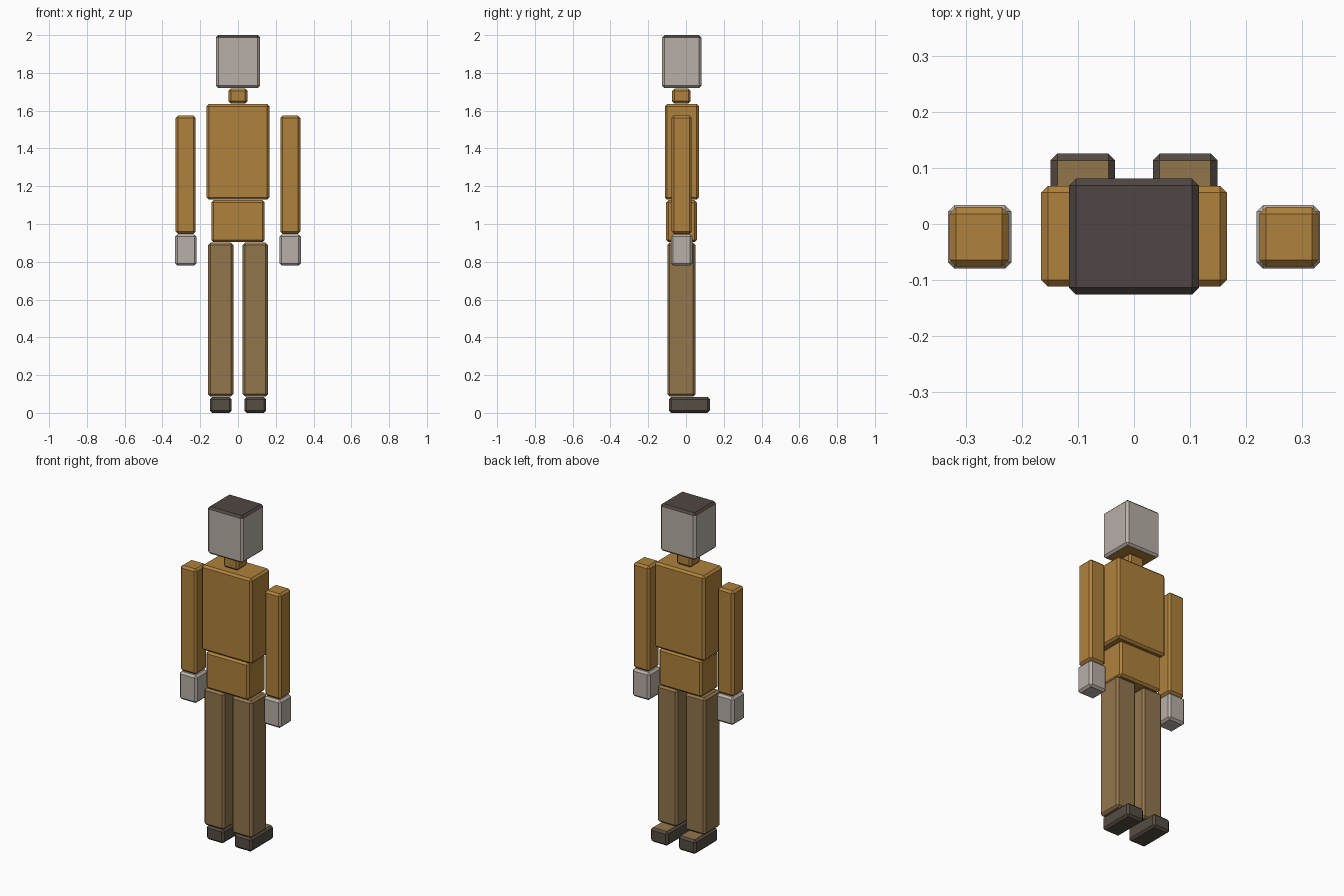
import bpy, bmesh

if "Cube" in bpy.data.objects:
    bpy.data.objects.remove(bpy.data.objects["Cube"])


def material(name, rgb):
    m = bpy.data.materials.new(name)
    m.diffuse_color = (*rgb, 1)
    m.use_nodes = True
    m.node_tree.nodes["Principled BSDF"].inputs["Base Color"].default_value = m.diffuse_color
    return m


SHIRT = material("shirt", (0.43, 0.22, 0.045))
TROUSERS = material("trousers", (0.29, 0.18, 0.073))
SKIN = material("skin", (0.48, 0.43, 0.39))
SHOE = material("shoe", (0.093, 0.075, 0.057))
HAIR = material("hair", (0.078, 0.062, 0.056))


def block(name, x, y, z, mat, caps=(), bevel=0.012):
    """Chamfered box from (min, max) ranges; caps = (test on normal z, material)."""
    bm = bmesh.new()
    bmesh.ops.create_cube(bm, size=1)
    for v in bm.verts:
        v.co = [r[0] + (c + 0.5) * (r[1] - r[0]) for c, r in zip(v.co, (x, y, z))]
    bmesh.ops.bevel(bm, geom=bm.edges[:], offset=bevel, segments=1,
                    affect='EDGES', profile=0.5)
    bm.normal_update()
    for f in bm.faces:
        for i, (test, _) in enumerate(caps, 1):
            if test(f.normal.z):
                f.material_index = i
    me = bpy.data.meshes.new(name)
    bm.to_mesh(me)
    bm.free()
    for m in [mat] + [c[1] for c in caps]:
        me.materials.append(m)
    ob = bpy.data.objects.new(name, me)
    bpy.context.collection.objects.link(ob)
    return ob


def pair(name, x, y, z, mat, caps=()):
    block("right_" + name, x, y, z, mat, caps)
    block("left_" + name, (-x[1], -x[0]), y, z, mat, caps)


# Head with dark hair on top and a shirt-coloured underside
block("head", (-0.116, 0.116), (-0.126, 0.081), (1.72, 2.0), SKIN,
      [(lambda n: n > 0.3, HAIR), (lambda n: n < -0.9, SHIRT)])

# Neck, chest and waist
block("neck", (-0.05, 0.05), (-0.073, 0.025), (1.638, 1.717), SHIRT)
block("chest", (-0.166, 0.166), (-0.112, 0.068), (1.129, 1.635), SHIRT)
block("waist", (-0.141, 0.141), (-0.105, 0.058), (0.904, 1.126), SHIRT)

# Arms and hands
pair("arm", (0.224, 0.330), (-0.076, 0.030), (0.948, 1.574), SHIRT)
pair("hand", (0.219, 0.333), (-0.080, 0.034), (0.780, 0.945), SKIN)

# Legs and shoes, shoes pointing to +y
pair("leg", (0.025, 0.158), (-0.099, 0.050), (0.087, 0.901), TROUSERS)
pair("shoe", (0.034, 0.149), (-0.090, 0.126), (0.0, 0.084), SHOE,
     [(lambda n: n > 0.9, TROUSERS)])
